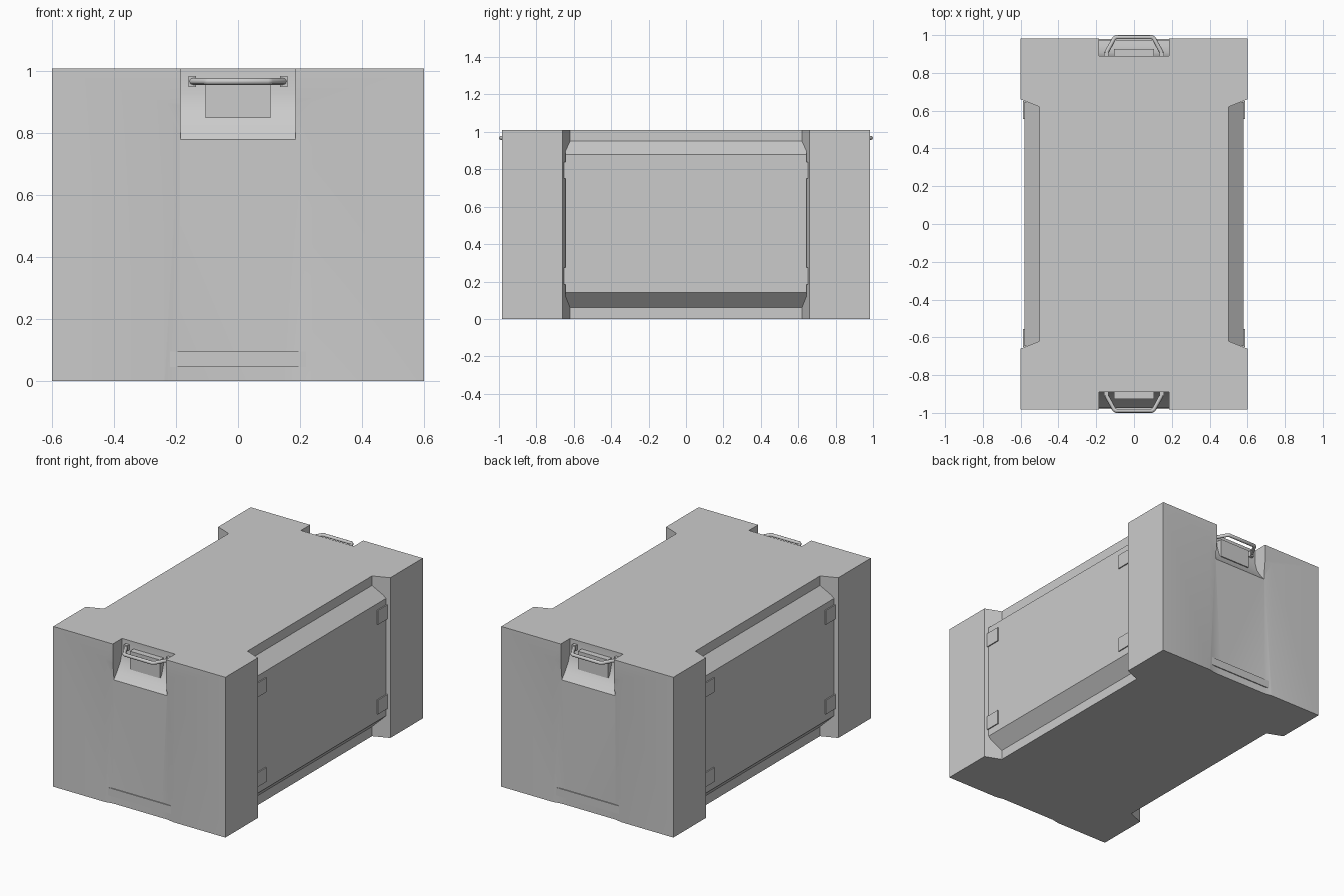
import bpy, bmesh
from math import radians

cube = bpy.data.objects.get("Cube")
if cube:
    bpy.data.objects.remove(cube)

gray = bpy.data.materials.new("crate gray")
gray.use_nodes = True
gray.diffuse_color = (0.6, 0.6, 0.6, 1)
gray.node_tree.nodes["Principled BSDF"].inputs["Base Color"].default_value = gray.diffuse_color

H = 1.01          # crate height
END = 0.983       # half length of the body


def finish(bm, name):
    bmesh.ops.recalc_face_normals(bm, faces=bm.faces)
    mesh = bpy.data.meshes.new(name)
    bm.to_mesh(mesh)
    bm.free()
    mesh.materials.append(gray)
    ob = bpy.data.objects.new(name, mesh)
    bpy.context.collection.objects.link(ob)
    return ob


def prism(name, points, offset):
    """Extrude a closed outline of 3D points by an offset."""
    bm = bmesh.new()
    face = bm.faces.new([bm.verts.new(p) for p in points])
    new = bmesh.ops.extrude_face_region(bm, geom=[face])["geom"]
    verts = [v for v in new if isinstance(v, bmesh.types.BMVert)]
    bmesh.ops.translate(bm, verts=verts, vec=offset)
    return finish(bm, name)


def box(name, lo, hi):
    (x0, y0, z0), (x1, y1, z1) = lo, hi
    return prism(name, [(x0, y0, z0), (x1, y0, z0), (x1, y1, z0), (x0, y1, z0)], (0, 0, z1 - z0))


def hull(name, points):
    bm = bmesh.new()
    for p in points:
        bm.verts.new(p)
    bmesh.ops.convex_hull(bm, input=bm.verts)
    return finish(bm, name)


def cut(target, cutter):
    mod = target.modifiers.new("cut", "BOOLEAN")
    mod.operation, mod.solver, mod.object = "DIFFERENCE", "EXACT", cutter
    bpy.context.view_layer.objects.active = target
    bpy.ops.object.modifier_apply(modifier=mod.name)
    bpy.data.objects.remove(cutter)


# Body: plan outline with a waisted recess along each side
quarter = [(0.6, END), (0.6, 0.66), (0.5, 0.62)]
side = quarter + [(x, -y) for x, y in reversed(quarter)]
outline = side + [(-x, -y) for x, y in side]
body = prism("crate_body", [(x, y, 0) for x, y in outline], (0, 0, H))

# Bulging side panels with chamfered top and bottom, and corner plates
panel = [(0.45, 0.06), (0.5, 0.06), (0.58, 0.14), (0.58, 0.88), (0.5, 0.95), (0.45, 0.95)]
for s, label in ((1, "left"), (-1, "right")):
    prism(label + "_side_panel", [(s * x, -0.645, z) for x, z in panel], (0, 1.29, 0))
    for e, end in ((1, "back"), (-1, "front")):
        for z, level in ((0.185, "lower"), (0.75, "upper")):
            box(f"{label}_{end}_{level}_corner_plate",
                (s * 0.575, e * 0.555, z), (s * 0.587, e * 0.652, z + 0.09))

# End details, the same at front and back
notch = [(1.1, 1.1), (0.89, 1.1), (0.89, 0.93), (0.907, 0.87), (0.94, 0.82), (0.973, 0.78), (1.1, 0.78)]
for e, end in ((1, "back"), (-1, "front")):
    # shallow centre field
    field = [(s * x, e * y, z) for s in (1, -1)
             for x, y, top in ((0.19, 0.973, 0.8), (0.24, END, 0.9), (0.24, 1.1, 0.9))
             for z in (-0.1, top)]
    cut(body, hull("field_cutter", field))
    # handle notch with a curved floor
    cut(body, prism("notch_cutter", [(-0.185, e * y, z) for y, z in notch], (0.37, 0, 0)))
    box(end + "_label_plate", (-0.22, e * 0.96, 0.045), (0.22, e * 0.979, 0.095))
    box(end + "_handle_bracket", (-0.105, e * 0.88, 0.85), (0.105, e * 0.927, 0.965))

    # bent bar handle
    curve = bpy.data.curves.new(end + "_handle", "CURVE")
    curve.dimensions = "3D"
    curve.bevel_depth, curve.bevel_resolution = 0.011, 2
    curve.use_fill_caps = True
    curve.materials.append(gray)
    path = [(-0.15, 0.9), (-0.105, 0.982), (-0.095, 0.989), (0.095, 0.989), (0.105, 0.982), (0.15, 0.9)]
    spline = curve.splines.new("POLY")
    spline.points.add(len(path) - 1)
    for point, (x, y) in zip(spline.points, path):
        point.co = (x, e * y, 0.968, 1)
    handle = bpy.data.objects.new(end + "_handle", curve)
    bpy.context.collection.objects.link(handle)
    # small lugs holding the handle ends
    for s, label in ((1, "left"), (-1, "right")):
        box(f"{end}_{label}_handle_lug", (s * 0.135, e * 0.88, 0.95), (s * 0.16, e * 0.91, 0.985))

# Smooth the curved notch floor, keep edges sharp
bpy.ops.object.select_all(action="DESELECT")
body.select_set(True)
bpy.context.view_layer.objects.active = body
bpy.ops.object.shade_smooth_by_angle(angle=radians(25))
